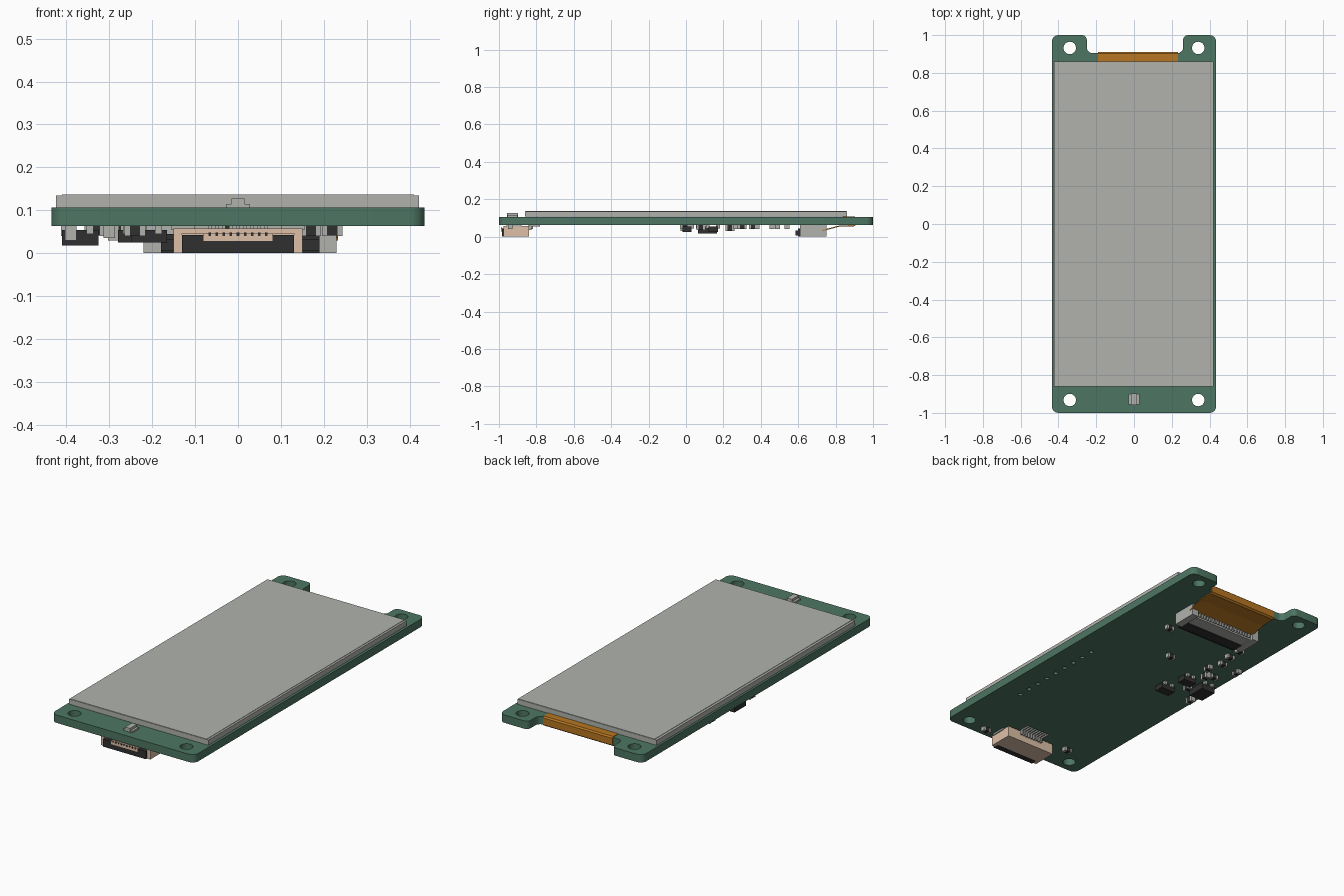
import bpy, bmesh, math

if bpy.data.objects.get("Cube"):
    bpy.data.objects.remove(bpy.data.objects["Cube"])


def material(name, r, g, b):
    m = bpy.data.materials.new(name)
    m.use_nodes = True
    m.diffuse_color = (r, g, b, 1)
    m.node_tree.nodes["Principled BSDF"].inputs["Base Color"].default_value = (r, g, b, 1)
    return m


GREEN = material("board green", 0.075, 0.18, 0.125)
GREY = material("light grey", 0.44, 0.45, 0.42)
BLACK = material("black plastic", 0.03, 0.03, 0.03)
BEIGE = material("beige plastic", 0.73, 0.53, 0.39)
ORANGE = material("flex orange", 0.47, 0.18, 0.015)

TOP, UNDER = 0.106, 0.063    # faces of the circuit board


def add(name, mesh, mat):
    obj = bpy.data.objects.new(name, mesh)
    mesh.materials.clear()
    mesh.materials.append(mat)
    bpy.context.scene.collection.objects.link(obj)
    return obj


def boxes(name, mat, *spans):
    """One object made of boxes, each given as (x0, x1, y0, y1, z0, z1)."""
    bm = bmesh.new()
    for x0, x1, y0, y1, z0, z1 in spans:
        for v in bmesh.ops.create_cube(bm, size=1)["verts"]:
            v.co = (x0 if v.co.x < 0 else x1,
                    y0 if v.co.y < 0 else y1,
                    z0 if v.co.z < 0 else z1)
    mesh = bpy.data.meshes.new(name)
    bm.to_mesh(mesh)
    bm.free()
    return add(name, mesh, mat)


def strip(name, mat, x0, x1, profile):
    """Extrude a closed (y, z) profile along x."""
    bm = bmesh.new()
    face = bm.faces.new([bm.verts.new((x0, y, z)) for y, z in profile])
    out = bmesh.ops.extrude_face_region(bm, geom=[face])["geom"]
    bmesh.ops.translate(bm, vec=(x1 - x0, 0, 0),
                        verts=[v for v in out if isinstance(v, bmesh.types.BMVert)])
    bmesh.ops.recalc_face_normals(bm, faces=bm.faces)
    mesh = bpy.data.meshes.new(name)
    bm.to_mesh(mesh)
    bm.free()
    return add(name, mesh, mat)


def arc(cx, cy, r, start, sweep, steps):
    return [(cx + r * math.cos(math.radians(start + sweep * i / steps)),
             cy + r * math.sin(math.radians(start + sweep * i / steps)))
            for i in range(steps + 1)]


# Circuit board: rounded outline with a back notch, mounting holes and a row of pads
R = 0.035
outline = (arc(-0.4, -0.965, R, 180, 90, 6) + arc(0.4, -0.965, R, 270, 90, 6)
           + arc(0.4, 0.965, R, 0, 90, 6)
           + arc(0.285, 0.975, 0.025, 90, 90, 5) + arc(0.23, 0.935, 0.03, 0, -90, 5)
           + arc(-0.22, 0.935, 0.03, 270, -90, 5) + arc(-0.275, 0.975, 0.025, 0, 90, 5)
           + arc(-0.4, 0.965, R, 90, 90, 6))
holes = [arc(x, y, 0.033, 0, 360, 32)[:-1] for x in (-0.34, 0.34) for y in (-0.932, 0.932)]
holes += [arc(0.31, -0.555 + 0.072 * i, 0.012, 0, 360, 12)[:-1] for i in range(9)]

curve = bpy.data.curves.new("board_outline", "CURVE")
curve.dimensions = "2D"
curve.fill_mode = "BOTH"
curve.extrude = (TOP - UNDER) / 2
for points in [outline] + holes:
    spline = curve.splines.new("POLY")
    spline.points.add(len(points) - 1)
    for p, (x, y) in zip(spline.points, points):
        p.co = (x, y, 0, 1)
    spline.use_cyclic_u = True
helper = bpy.data.objects.new("board_outline", curve)
bpy.context.scene.collection.objects.link(helper)
bpy.context.view_layer.update()
mesh = bpy.data.meshes.new_from_object(
    helper.evaluated_get(bpy.context.evaluated_depsgraph_get()))
bpy.data.objects.remove(helper)
mesh.name = "circuit_board"
for v in mesh.vertices:
    v.co.z += (TOP + UNDER) / 2
add("circuit_board", mesh, GREEN)

# Display panel with its thin front film
boxes("display_panel", GREY, (-0.424, 0.422, -0.86, 0.86, TOP + 0.001, 0.135))
boxes("display_film", GREY, (-0.41, 0.41, -0.858, 0.858, 0.135, 0.137))

# Flex cable folded around the notch edge and into its connector
strip("flex_cable", ORANGE, -0.19, 0.233,
      [(0.84, TOP), (0.84, 0.109), (0.902, 0.109), (0.91, 0.102), (0.91, 0.064),
       (0.9, 0.056), (0.82, 0.054), (0.73, 0.03), (0.73, 0.036), (0.82, 0.06),
       (0.895, 0.062), (0.905, 0.068), (0.905, TOP)])

# Flex connector under the back end, with end blocks, latch and pins
boxes("flex_connector_body", GREY,
      (-0.19, 0.2, 0.64, 0.73, 0.004, UNDER),
      (-0.22, -0.18, 0.61, 0.75, 0, UNDER),
      (0.19, 0.23, 0.61, 0.75, 0, UNDER))
boxes("flex_connector_latch", BLACK,
      (-0.18, 0.19, 0.6, 0.66, 0, 0.045), (-0.18, 0.19, 0.585, 0.6, 0.006, 0.032))
boxes("flex_connector_pins", GREY,
      *[(x, x + 0.008, 0.73, 0.742, 0.012, UNDER)
        for x in (-0.17 + 0.0175 * i for i in range(20))])

# Cable socket under the front end
boxes("socket_shell", BEIGE,
      (-0.15, 0.15, -0.95, -0.84, 0, 0.058),
      (-0.15, -0.13, -0.975, -0.95, 0, 0.058),
      (0.13, 0.15, -0.975, -0.95, 0, 0.058),
      (-0.13, 0.13, -0.975, -0.95, 0.046, 0.058))
boxes("socket_latch", BLACK, (-0.13, 0.13, -0.985, -0.95, 0, 0.042))
boxes("socket_insert", BEIGE, (-0.08, 0.08, -0.988, -0.95, 0.028, 0.046))
pin_xs = [-0.066 + 0.0165 * i for i in range(9)]
boxes("socket_contacts", BLACK,
      *[(x - 0.003, x + 0.003, -0.99, -0.985, 0.04, 0.048) for x in pin_xs])
boxes("socket_pins", GREY,
      *[(x - 0.004, x + 0.004, -0.84, -0.825, 0.035, UNDER) for x in pin_xs],
      *[(x - 0.004, x + 0.004, -0.84, -0.78, 0.055, UNDER) for x in pin_xs])
boxes("socket_tabs", GREY,
      (-0.155, -0.1, -0.96, -0.88, 0.054, UNDER), (0.1, 0.155, -0.96, -0.88, 0.054, UNDER))

# Indicator lamp on the front margin
boxes("indicator_lamp", GREY,
      (-0.028, 0.028, -0.955, -0.9, TOP, 0.115), (-0.015, 0.015, -0.957, -0.898, TOP, 0.128))


# Small two-ended parts: grey end caps around a dark middle
def chip(i, x, y, along_y, low):
    def span(a, b, half, z):
        if along_y:
            return (x - half, x + half, y + a, y + b, z, UNDER)
        return (x + a, x + b, y - half, y + half, z, UNDER)
    boxes(f"chip_body_{i}", BLACK, span(-0.014, 0.014, 0.012, low + 0.001))
    boxes(f"chip_caps_{i}", GREY, span(-0.024, -0.012, 0.013, low), span(0.012, 0.024, 0.013, low))


chips = [(-0.255, 0.3, True), (-0.285, 0.38, False), (-0.267, 0.46, False),
         (-0.267, 0.54, False), (-0.4, 0.36, True), (-0.334, 0.246, False),
         (-0.025, 0.266, False), (0.17, 0.49, False),
         (0.22, -0.94, False), (-0.24, -0.83, False)]
for i, (x, y, along_y) in enumerate(chips):
    chip(i, x, y, along_y, 0.04)
chip("tall_front", -0.39, -0.005, True, 0.03)
chip("tall_back", -0.29, 0.235, True, 0.03)


# Three-legged transistors and the large diode
def package(name, x0, x1, y0, y1, low, leg_xs):
    boxes(name, BLACK, (x0, x1, y0, y1, low, 0.054))
    legs = []
    for lx in leg_xs:
        legs += [(lx - 0.008, lx + 0.008, y0 - 0.012, y0 + 0.005, 0.045, UNDER),
                 (lx - 0.008, lx + 0.008, y1 - 0.005, y1 + 0.012, 0.045, UNDER)]
    boxes(name + "_legs", GREY, *legs)


package("transistor_front", -0.25, -0.165, -0.02, 0.03, 0.025, (-0.23, -0.185))
package("transistor_back", -0.28, -0.2, 0.12, 0.17, 0.025, (-0.26, -0.22))
package("power_coil", -0.41, -0.325, 0.065, 0.165, 0.018, (-0.39, -0.345))
chip("coil_side", -0.3, 0.08, True, 0.035)
